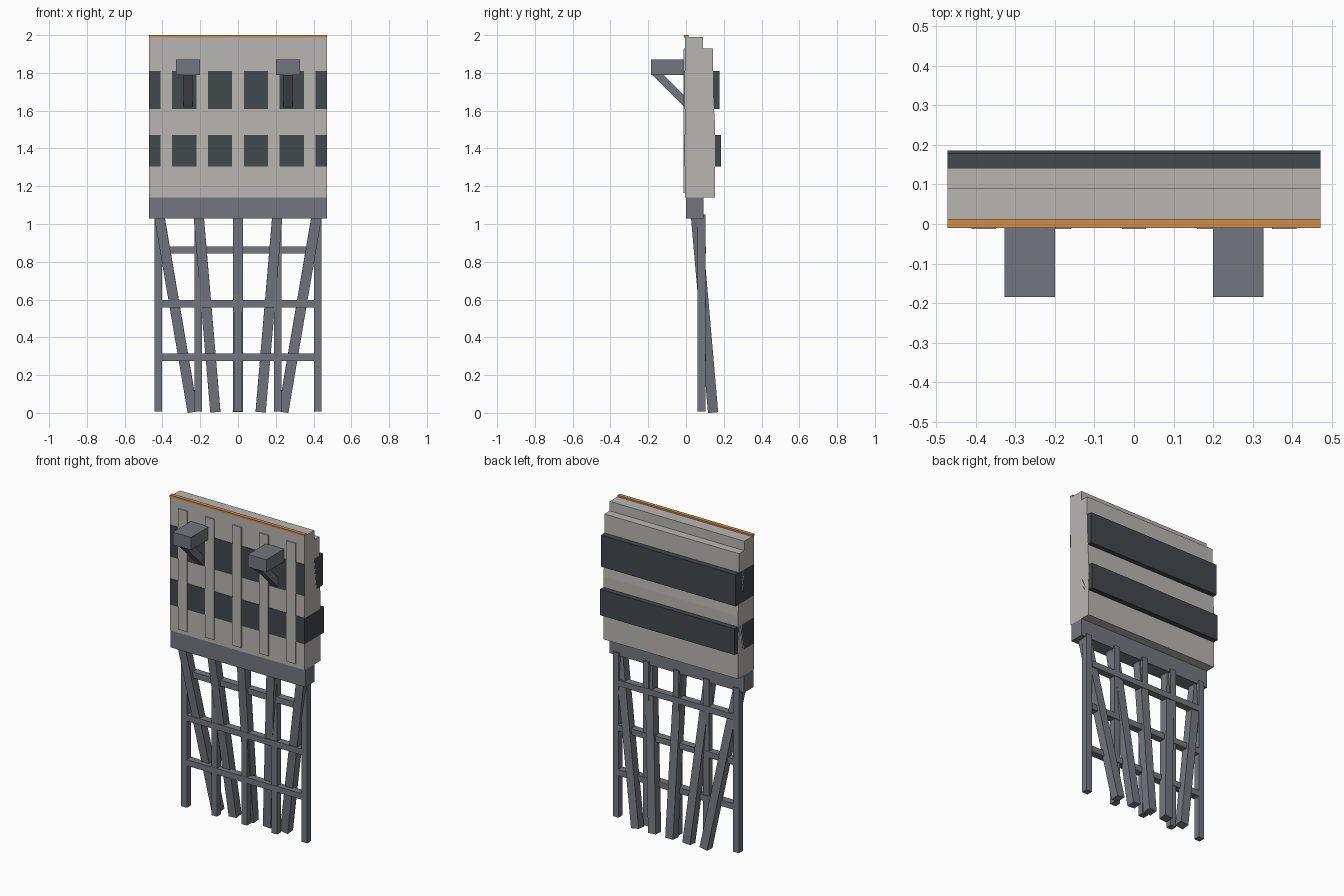
import bpy, bmesh
from mathutils import Vector, Matrix

if "Cube" in bpy.data.objects:
    bpy.data.objects.remove(bpy.data.objects["Cube"])


def material(name, rgb):
    m = bpy.data.materials.new(name)
    m.diffuse_color = (*rgb, 1)
    m.use_nodes = True
    m.node_tree.nodes["Principled BSDF"].inputs["Base Color"].default_value = m.diffuse_color
    return m


CONCRETE = material("concrete", (0.48, 0.47, 0.44))
GLASS = material("dark_glazing", (0.055, 0.065, 0.07))
STEEL = material("steel", (0.17, 0.185, 0.21))
ORANGE = material("orange_trim", (0.65, 0.27, 0.07))


def finish(name, bm, mat):
    bmesh.ops.recalc_face_normals(bm, faces=bm.faces)
    mesh = bpy.data.meshes.new(name)
    bm.to_mesh(mesh)
    bm.free()
    mesh.materials.append(mat)
    ob = bpy.data.objects.new(name, mesh)
    bpy.context.collection.objects.link(ob)
    return ob


def box(name, x, y, z, mat):
    """Box from (min, max) ranges."""
    bm = bmesh.new()
    size = [r[1] - r[0] for r in (x, y, z)]
    mid = Vector([(r[0] + r[1]) / 2 for r in (x, y, z)])
    bmesh.ops.create_cube(bm, size=1, matrix=Matrix.Translation(mid) @ Matrix.Diagonal((*size, 1)))
    return finish(name, bm, mat)


def beam(name, a, b, w, mat):
    """Square bar between two points, ends cut square."""
    a, b = Vector(a), Vector(b)
    d = (b - a).normalized()
    side = Vector((1, 0, 0))
    side = (side - d * side.dot(d)).normalized()
    rot = Matrix((side, d.cross(side), d)).transposed().to_4x4()
    bm = bmesh.new()
    bmesh.ops.create_cube(bm, size=1, matrix=Matrix.Translation((a + b) / 2) @ rot
                          @ Matrix.Diagonal((w, w, (b - a).length, 1)))
    return finish(name, bm, mat)


def extrude_x(name, profile, x0, x1, mat):
    """Side profile (y, z) extruded along x."""
    bm = bmesh.new()
    f = bm.faces.new([bm.verts.new((x0, y, z)) for y, z in profile])
    new = bmesh.ops.extrude_face_region(bm, geom=[f])["geom"]
    bmesh.ops.translate(bm, vec=(x1 - x0, 0, 0),
                        verts=[v for v in new if isinstance(v, bmesh.types.BMVert)])
    return finish(name, bm, mat)


W = 0.472

# Stepped facade body, window bands and top trim
extrude_x("facade_wall", [(-0.006, 1.14), (0.153, 1.14), (0.153, 1.54), (0.142, 1.70), (0.142, 1.93),
                          (0.09, 1.93), (0.09, 1.99), (-0.006, 1.99)], -W, W, CONCRETE)
box("upper_window_band", (-W, W), (-0.009, 0.178), (1.61, 1.81), GLASS)
box("lower_window_band", (-W, W), (-0.009, 0.186), (1.305, 1.47), GLASS)
box("top_trim", (-W, W), (-0.01, 0.013), (1.988, 2.0), ORANGE)

# Pilasters dividing the windows
for i in range(-2, 3):
    x = i * 0.19
    box("pilaster", (x - 0.031, x + 0.031), (-0.013, 0.02), (1.165, 1.93), CONCRETE)

# Projecting boxes with diagonal struts
for s in (-1, 1):
    x = s * 0.264
    box("bracket_box", (x - 0.064, x + 0.064), (-0.185, 0.0), (1.79, 1.87), STEEL)
    extrude_x("bracket_strut", [(-0.18, 1.79), (-0.118, 1.79), (0.0, 1.672), (0.0, 1.61)],
              x - 0.024, x + 0.024, STEEL)

# Cap beam on top of the piles
box("cap_beam", (-W, W), (0.0, 0.093), (1.03, 1.14), STEEL)

# Vertical piles and raked piles
for i in range(-2, 3):
    x = i * 0.211
    box("vertical_pile", (x - 0.02, x + 0.02), (0.062, 0.102), (0.008, 1.05), STEEL)
    beam("raked_pile", (i * 0.208, 0.053, 1.04), (i * 0.12, 0.143, 0.006), 0.054, STEEL)

# Horizontal braces
for z in (0.295, 0.578, 0.862):
    box("brace", (-0.402, 0.402), (0.06, 0.105), (z - 0.019, z + 0.019), STEEL)
